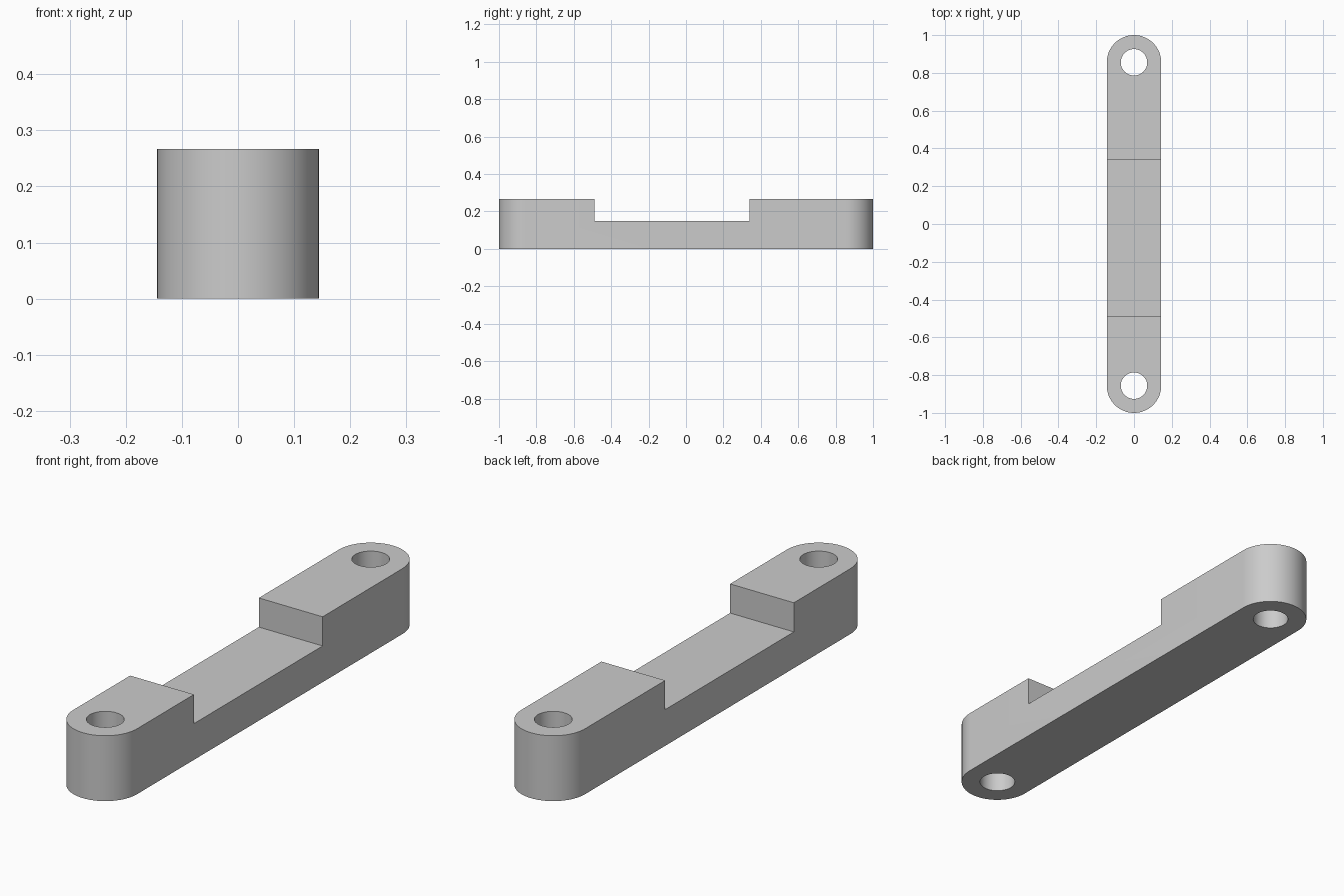
import bpy, bmesh, math

cube = bpy.data.objects.get("Cube")
if cube:
    bpy.data.objects.remove(cube, do_unlink=True)

RADIUS, HEIGHT = 0.144, 0.267
PIVOT = 1 - RADIUS                      # hole centres at y = +/- PIVOT
HOLE = 0.07
NOTCH_FRONT, NOTCH_BACK, NOTCH_Z = -0.49, 0.34, 0.148
STEPS = 32                              # segments per rounded end

grey = bpy.data.materials.new("light_grey")
grey.use_nodes = True
colour = (0.6, 0.6, 0.6, 1)
grey.diffuse_color = colour
grey.node_tree.nodes["Principled BSDF"].inputs["Base Color"].default_value = colour


def prism(name, outline, z0, z1):
    """Extrude a flat outline from z0 up to z1."""
    bm = bmesh.new()
    base = bm.faces.new([bm.verts.new((x, y, z0)) for x, y in outline])
    top = bmesh.ops.extrude_face_region(bm, geom=[base])["geom"]
    verts = [v for v in top if isinstance(v, bmesh.types.BMVert)]
    bmesh.ops.translate(bm, verts=verts, vec=(0, 0, z1 - z0))
    bmesh.ops.recalc_face_normals(bm, faces=bm.faces)
    mesh = bpy.data.meshes.new(name)
    bm.to_mesh(mesh)
    bm.free()
    mesh.materials.append(grey)
    obj = bpy.data.objects.new(name, mesh)
    bpy.context.collection.objects.link(obj)
    return obj


def arc(cy, r, start, sweep, count):
    return [(r * math.cos(start + sweep * i / count),
             cy + r * math.sin(start + sweep * i / count)) for i in range(count + 1)]


# Bar with two rounded ends
outline = arc(PIVOT, RADIUS, 0, math.pi, STEPS) + arc(-PIVOT, RADIUS, math.pi, math.pi, STEPS)
bar = prism("link_bar", outline, 0, HEIGHT)

# Cutters: one hole at each end and the notch in the top
cutters = [prism("hole_cutter", arc(side * PIVOT, HOLE, 0, 2 * math.pi, 2 * STEPS)[:-1],
                 -0.1, HEIGHT + 0.1) for side in (-1, 1)]
cutters.append(prism("notch_cutter", [(-0.3, NOTCH_FRONT), (0.3, NOTCH_FRONT),
                                      (0.3, NOTCH_BACK), (-0.3, NOTCH_BACK)],
                     NOTCH_Z, HEIGHT + 0.1))

bpy.context.view_layer.objects.active = bar
for cutter in cutters:
    cutter.hide_render = True
    cut = bar.modifiers.new("cut", 'BOOLEAN')
    cut.operation = 'DIFFERENCE'
    cut.solver = 'EXACT'
    cut.object = cutter
    bpy.ops.object.modifier_apply(modifier=cut.name)
    bpy.data.objects.remove(cutter, do_unlink=True)

# Smooth curved walls, sharp rims
bpy.ops.object.select_all(action='DESELECT')
bar.select_set(True)
bpy.ops.object.shade_smooth_by_angle(angle=math.radians(30))
